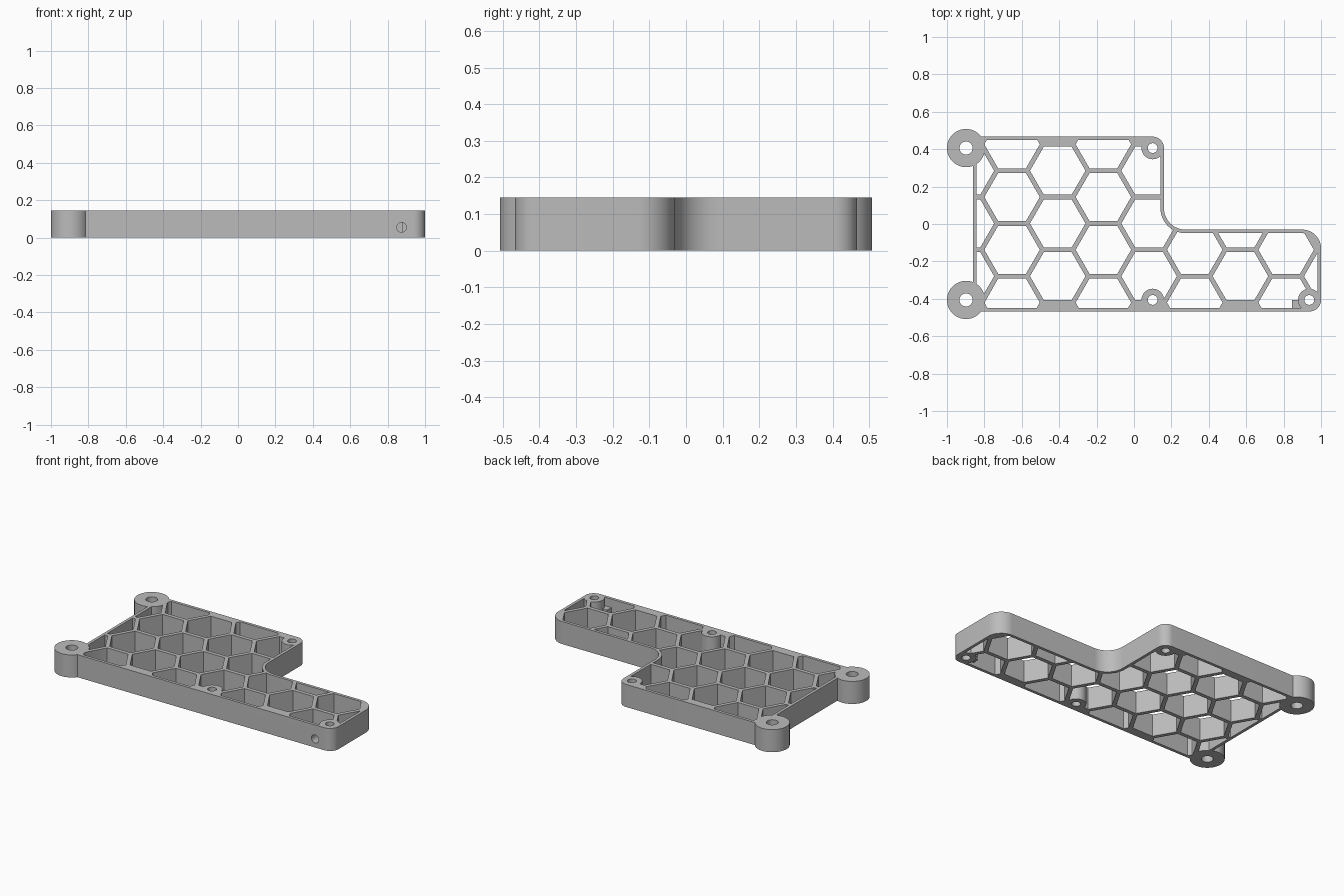
import bpy, bmesh
from math import pi, sin, cos, sqrt
from mathutils import Vector, Matrix

cube = bpy.data.objects.get("Cube")
if cube:
    bpy.data.objects.remove(cube)

H = 0.145          # plate height
RIM = 0.019        # rim wall thickness
PITCH = 0.282      # honeycomb row pitch
WEB = 0.025        # honeycomb wall thickness

grey = bpy.data.materials.new("grey plastic")
grey.use_nodes = True
grey.diffuse_color = (0.5, 0.5, 0.5, 1)
grey.node_tree.nodes["Principled BSDF"].inputs["Base Color"].default_value = (0.5, 0.5, 0.5, 1)


def prisms(name, outlines, z0, z1):
    """One object made of upright prisms, one for each closed outline."""
    bm = bmesh.new()
    for pts in outlines:
        face = bm.faces.new([bm.verts.new((x, y, z0)) for x, y in pts])
        top = bmesh.ops.extrude_face_region(bm, geom=[face])["geom"]
        bmesh.ops.translate(bm, vec=(0, 0, z1 - z0),
                            verts=[v for v in top if isinstance(v, bmesh.types.BMVert)])
    bmesh.ops.recalc_face_normals(bm, faces=bm.faces)
    mesh = bpy.data.meshes.new(name)
    bm.to_mesh(mesh)
    bm.free()
    mesh.materials.append(grey)
    obj = bpy.data.objects.new(name, mesh)
    bpy.context.collection.objects.link(obj)
    return obj


def ring(x, y, r, n=48):
    return [(x + r * cos(2 * pi * i / n), y + r * sin(2 * pi * i / n)) for i in range(n)]


def rounded(corners, n=12):
    """Outline with each corner (x, y, radius) replaced by an arc."""
    pts = []
    for i, (x, y, r) in enumerate(corners):
        p = Vector((x, y))
        a = (Vector(corners[i - 1][:2]) - p).normalized()
        b = (Vector(corners[(i + 1) % len(corners)][:2]) - p).normalized()
        if r <= 0:
            pts.append(p)
            continue
        c = p + r * (a + b)
        pts += [c - r * (b * cos(t) + a * sin(t)) for t in (pi / 2 * k / n for k in range(n + 1))]
    return pts


def combine(target, tool, operation):
    """Apply a boolean and discard the tool object."""
    tool.hide_render = True
    mod = target.modifiers.new(operation, "BOOLEAN")
    mod.operation, mod.object, mod.solver = operation, tool, "EXACT"
    bpy.context.view_layer.objects.active = target
    bpy.ops.object.modifier_apply(modifier=mod.name)
    bpy.data.objects.remove(tool)


# L-shaped outline, and the same outline moved in by the rim thickness
corners = [(-0.86, -0.467, 0), (1.0, -0.467, 0.06), (1.0, -0.03, 0.1),
           (0.16, -0.03, 0.115), (0.16, 0.467, 0.06), (-0.86, 0.467, 0)]
inner = []
for i, (x, y, r) in enumerate(corners):
    dx = RIM if x < -0.5 else -RIM
    dy = RIM if y < -0.4 else -RIM
    inner.append((x + dx, y + dy, r + RIM if i == 3 else max(r - RIM, 0)))

large = [(-0.898, 0.406), (-0.898, -0.406)]
small = [(0.1, 0.406), (0.1, -0.406), (0.937, -0.406)]
boss_rings = [ring(x, y, 0.102, 64) for x, y in large] + [ring(x, y, 0.06) for x, y in small]

# Honeycomb cells, with slivers along the rim left solid
cells = []
R = (PITCH - WEB) / sqrt(3)
for k in range(-1, 8):
    cx = -0.652 + k * PITCH * sqrt(3) / 2
    for j in range(-2, 2):
        cy = 0.003 + PITCH * (j + (0.5 if k % 2 == 0 else 0))
        sliver = (k % 2 and j == -2) or (k == 7 and j >= 0) or (k >= 4 and cy > 0.05)
        if not sliver:
            cells.append(ring(cx, cy, R, 6))

pockets = prisms("pocket_cutter", cells, -0.05, H + 0.05)
combine(pockets, prisms("inner_outline", [rounded(inner)], -0.04, H + 0.04), "INTERSECT")
combine(pockets, prisms("boss_keepout", boss_rings, -0.1, H + 0.1), "DIFFERENCE")

# Plate with honeycomb pockets and corner bosses
plate = prisms("honeycomb_plate", [rounded(corners)], 0, H)
combine(plate, pockets, "DIFFERENCE")
combine(plate, prisms("corner_bosses", boss_rings[:2], 0, H), "UNION")

# Block behind the side hole
block = [(0.845, -0.455), (0.905, -0.455), (0.905, -0.406), (0.845, -0.406)]
combine(plate, prisms("side_hole_block", [block], 0.02, 0.09), "UNION")

# Screw holes and the side hole in the front wall
holes = [ring(x, y, 0.035) for x, y in large] + [ring(x, y, 0.026) for x, y in small]
combine(plate, prisms("screw_holes", holes, -0.1, H + 0.1), "DIFFERENCE")
side = prisms("side_hole", [ring(0, 0, 0.026, 32)], 0, 0.15)
side.data.transform(Matrix.Translation((0.875, -0.39, 0.055)) @ Matrix.Rotation(pi / 2, 4, "X"))
combine(plate, side, "DIFFERENCE")

# Smooth the round walls, keep the edges sharp
bpy.ops.object.select_all(action="DESELECT")
plate.select_set(True)
bpy.context.view_layer.objects.active = plate
bpy.ops.object.shade_smooth_by_angle(angle=pi / 6)
